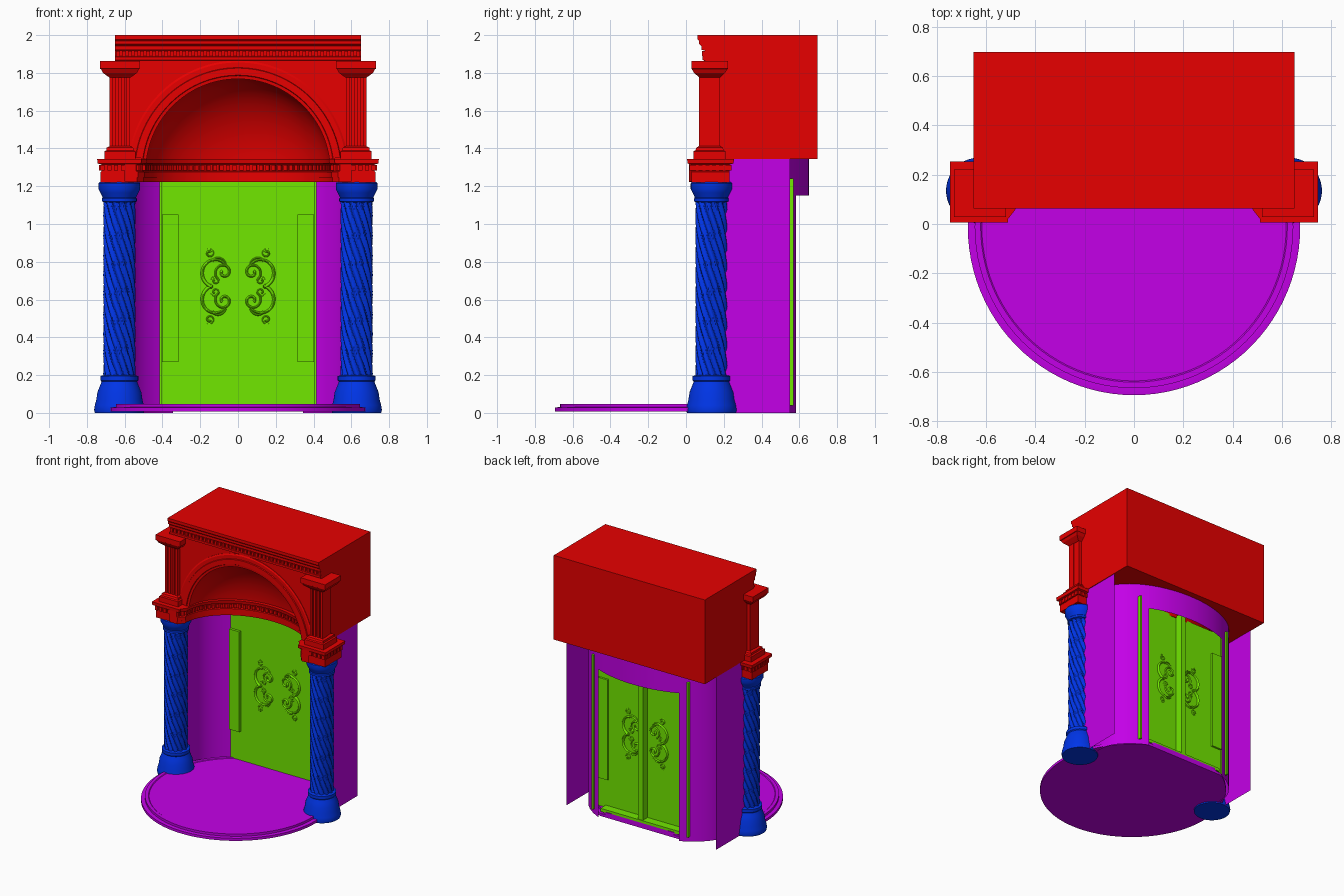
import bpy, bmesh
from math import sin, cos, pi, acos, radians

if "Cube" in bpy.data.objects:
    bpy.data.objects.remove(bpy.data.objects["Cube"], do_unlink=True)


def material(name, rgb):
    m = bpy.data.materials.new(name)
    m.use_nodes = True
    m.diffuse_color = (*rgb, 1)
    m.node_tree.nodes["Principled BSDF"].inputs["Base Color"].default_value = (*rgb, 1)
    return m


RED = material("red stone", (0.8, 0, 0))
BLUE = material("blue column", (0, 0.035, 0.8))
PURPLE = material("purple wall and floor", (0.55, 0, 0.8))
GREEN = material("green door", (0.165, 0.8, 0))


def finish(name, bm, mat, smooth=None):
    bmesh.ops.recalc_face_normals(bm, faces=bm.faces)
    me = bpy.data.meshes.new(name)
    bm.to_mesh(me)
    bm.free()
    me.materials.append(mat)
    ob = bpy.data.objects.new(name, me)
    bpy.context.collection.objects.link(ob)
    if smooth:
        bpy.ops.object.select_all(action='DESELECT')
        ob.select_set(True)
        bpy.context.view_layer.objects.active = ob
        bpy.ops.object.shade_smooth_by_angle(angle=radians(smooth))
    return ob


def loft(name, rings, mat, closed=True, caps=True, smooth=None):
    """Join rows of points with quads, optionally capping both ends."""
    bm = bmesh.new()
    rows = [[bm.verts.new(p) for p in ring] for ring in rings]
    n = len(rows[0])
    for a, b in zip(rows, rows[1:]):
        for i in range(n if closed else n - 1):
            j = (i + 1) % n
            bm.faces.new((a[i], a[j], b[j], b[i]))
    if caps:
        bm.faces.new(rows[0])
        bm.faces.new(rows[-1])
    return finish(name, bm, mat, smooth)


def boxes(name, mat, *bounds):
    """One object made of boxes, each given as x0, x1, y0, y1, z0, z1."""
    bm = bmesh.new()
    for x0, x1, y0, y1, z0, z1 in bounds:
        for v in bmesh.ops.create_cube(bm, size=1)["verts"]:
            v.co = (x1 if v.co.x > 0 else x0, y1 if v.co.y > 0 else y0, z1 if v.co.z > 0 else z0)
    return finish(name, bm, mat)


def square_stack(name, cx, cy, profile, mat):
    """Square moulding from (half width, half depth, height) steps."""
    return loft(name, [[(cx + sx * w, cy + sy * d, z) for sx, sy in
                        ((-1, -1), (1, -1), (1, 1), (-1, 1))] for w, d, z in profile], mat)


def niche(t):
    return 0.58 * cos(t), 0.30 + 0.35 * sin(t)


def band(t, inset):
    return (0.565 - inset) * cos(t), 0.06 + (0.445 - inset) * sin(t)


# Stepped round floor, cut straight behind the door
def disc(r, z, n=96):
    return [(r * cos(2 * pi * i / n), min(-0.012 + 1.012 * r * sin(2 * pi * i / n), 0.57), z)
            for i in range(n)]


loft("floor", [disc(r, z) for r, z in ((0.674, 0.008), (0.674, 0.028), (0.66, 0.03), (0.646, 0.03),
                                       (0.646, 0.048), (0.622, 0.048), (0.617, 0.044))],
     PURPLE, smooth=30)

# Curved niche wall with a door opening, and flat outer side walls
T0 = acos(0.345 / 0.58)
for s, side in ((1, "left"), (-1, "right")):
    path = [(0.645, 0.55), (0.645, 0.2), (0.58, 0.2)] + [niche(T0 * i / 16) for i in range(17)]
    loft(side + "_wall", [[(s * x, y, z) for x, y in path] for z in (0, 1.345)],
         PURPLE, closed=False, caps=False, smooth=40)
lintel = [niche(T0 + (pi - 2 * T0) * i / 24) for i in range(25)]
loft("wall_over_door", [[(x, y, z) for x, y in lintel] for z in (1.15, 1.345)],
     PURPLE, closed=False, caps=False, smooth=40)

# Door leaf with side panels, rear rails and jambs
DOOR_Y = 0.4925
door = [(-0.405, 0.405, 0.485, 0.5, 0.04, 1.24), (-0.02, 0.02, 0.5, 0.56, 0.04, 1.24),
        (-0.34, 0.34, 0.5, 0.565, 0.04, 0.065)]
for s in (1, -1):
    for a, b, *rest in ((0.315, 0.402, 0.465, 0.515, 0.27, 1.05),
                        (0.402, 0.416, 0.5, 0.57, 0.04, 1.24)):
        door.append((*sorted((s * a, s * b)), *rest))
boxes("door", GREEN, *door)


# Scroll ornaments, mirrored into four quarters and standing proud of both door faces
def spiral(cx, cz, r0, r1, a0, a1, w0, w1, n=28):
    pts = []
    for i in range(n + 1):
        f = i / n
        r, a = r0 + (r1 - r0) * f, radians(a0 + (a1 - a0) * f)
        pts.append((cx + r * cos(a), cz + r * sin(a), w0 + (w1 - w0) * f))
    return pts


STROKES = [spiral(0.075, 0.745, 0.01, 0.05, 400, -60, 0.009, 0.006),
           spiral(0.115, 0.745, 0.06, 0.082, 150, -75, 0.006, 0.011),
           spiral(0.15, 0.845, 0.008, 0.025, 500, 60, 0.007, 0.004),
           spiral(0.11, 0.78, 0.05, 0.035, 190, 40, 0.004, 0.008),
           spiral(0.12, 0.7, 0.008, 0.025, 420, 10, 0.006, 0.004)]
for sx in (1, -1):
    for sz in (1, -1):
        curve = bpy.data.curves.new("scroll_ornament", 'CURVE')
        curve.dimensions = '3D'
        curve.bevel_depth = 1
        curve.bevel_resolution = 1
        curve.use_fill_caps = True
        for stroke in STROKES:
            sp = curve.splines.new('POLY')
            sp.points.add(len(stroke) - 1)
            for p, (x, z, w) in zip(sp.points, stroke):
                p.co = (sx * x, 0, 0.67 + sz * (z - 0.67), 1)
                p.radius = w
        curve.materials.append(GREEN)
        ob = bpy.data.objects.new("scroll_ornament", curve)
        ob.location.y = DOOR_Y
        ob.scale.y = 2.4
        bpy.context.collection.objects.link(ob)

# Twisted columns with turned bases and capitals
BASE = ((0.13, 0), (0.134, 0.015), (0.13, 0.04), (0.122, 0.07), (0.116, 0.11), (0.104, 0.14),
        (0.094, 0.165), (0.1, 0.172), (0.1, 0.195), (0.08, 0.2))
CAP = ((0.08, 1.115), (0.092, 1.12), (0.092, 1.135), (0.088, 1.14), (0.1, 1.165),
       (0.11, 1.185), (0.11, 1.215), (0.105, 1.222))
CX, CY = 0.628, 0.135


def ring(cx, z, radius, n=72):
    return [(cx + radius(a) * cos(a), CY + radius(a) * sin(a), z)
            for a in (2 * pi * i / n for i in range(n))]


def lobes(z):
    return lambda a: 0.066 + 0.02 * abs(cos(6 * (a + 1.6 * pi * z)))


for s, side in ((1, "left"), (-1, "right")):
    for part, prof in (("base", BASE), ("capital", CAP)):
        loft(f"{side}_column_{part}", [ring(s * CX, z, lambda a, r=r: r) for r, z in prof],
             BLUE, smooth=35)
    heights = [0.19 + 0.935 * i / 60 for i in range(61)]
    loft(side + "_column_shaft", [ring(s * CX, z, lobes(z)) for z in heights], BLUE, smooth=40)

    # Entablature block above the column
    square_stack(side + "_block", s * CX, 0.13, ((0.1, 0.1, 1.22), (0.1, 0.1, 1.275),
                 (0.095, 0.1, 1.28), (0.095, 0.1, 1.315), (0.115, 0.122, 1.32),
                 (0.118, 0.124, 1.345)), RED)
    teeth = []
    for i in range(6):
        o = -0.1 + i * 0.036
        x, y = s * CX + o, 0.13 + o
        teeth += [(x, x + 0.022, 0.018, 0.24, 1.282, 1.312),
                  (s * CX - 0.108, s * CX + 0.108, y, y + 0.022, 1.282, 1.312)]
    boxes(side + "_block_dentils", RED, *teeth)

    # Fluted pilaster standing on the block
    px, py = s * 0.625, 0.125
    square_stack(side + "_pilaster_base", px, py, ((0.082, 0.085, 1.34), (0.082, 0.085, 1.385),
                 (0.072, 0.075, 1.39), (0.07, 0.07, 1.405), (0.055, 0.057, 1.412)), RED)
    square_stack(side + "_pilaster_capital", px, py, ((0.055, 0.055, 1.775), (0.07, 0.065, 1.785),
                 (0.09, 0.082, 1.8), (0.1, 0.094, 1.82), (0.105, 0.097, 1.822),
                 (0.105, 0.097, 1.862)), RED)
    shaft = [(px - 0.05, px + 0.05, py - 0.045, py + 0.055, 1.4, 1.79)]
    for k in (-0.045, -0.015, 0.015, 0.045):
        shaft.append((px + k - 0.009, px + k + 0.009, py - 0.055, py, 1.4, 1.79))
    boxes(side + "_pilaster_shaft", RED, *shaft)

# Curved entablature spanning between the blocks in front of the door
SECTION = ((0.0, 1.225), (0.065, 1.222), (0.065, 1.245), (0.07, 1.247), (0.07, 1.275),
           (0.06, 1.28), (0.06, 1.315), (0.08, 1.32), (0.085, 1.345), (0.0, 1.345))
rows = [[(*band(pi * i / 48, o), z) for o, z in SECTION] for i in range(49)]
ends = [[(x + s * 0.035, 0.015, z) for x, y, z in row] for s, row in ((1, rows[0]), (-1, rows[-1]))]
loft("curved_entablature", [ends[0], *rows, ends[1]], RED, smooth=25)
bm = bmesh.new()
for i in range(44):
    a, b = pi * (i + 0.2) / 44, pi * (i + 0.8) / 44
    quad = [band(a, 0.055), band(b, 0.055), band(b, 0.076), band(a, 0.076)]
    lo, hi = [[bm.verts.new((x, y, z)) for x, y in quad] for z in (1.284, 1.312)]
    bm.faces.new(lo)
    bm.faces.new(hi)
    for k in range(4):
        bm.faces.new((lo[k], lo[k - 1], hi[k - 1], hi[k]))
finish("curved_entablature_dentils", bm, RED)

# Upper block with a half dome scooped out of its front
AZ, WALL = 1.28, 0.10
upper = boxes("upper_block", RED, (-0.65, 0.65, WALL, 0.697, 1.345, 2.0))
bm = bmesh.new()
bmesh.ops.create_uvsphere(bm, u_segments=64, v_segments=32, radius=1)
for v in bm.verts:
    v.co = (v.co.x * 0.49, WALL + v.co.y * 0.35, AZ + v.co.z * 0.49)
cutter = finish("dome_cutter", bm, RED)
cutter.hide_render = True
mod = upper.modifiers.new("dome", 'BOOLEAN')
mod.object, mod.operation, mod.solver = cutter, 'DIFFERENCE', 'EXACT'
bpy.ops.object.select_all(action='DESELECT')
upper.select_set(True)
bpy.context.view_layer.objects.active = upper
bpy.ops.object.modifier_apply(modifier="dome")
bpy.data.objects.remove(cutter, do_unlink=True)
bpy.ops.object.shade_smooth_by_angle(angle=radians(30))

# Stepped arch moulding
ARCH = ((0.488, 0.11), (0.488, 0.09), (0.505, 0.088), (0.508, 0.083), (0.545, 0.083),
        (0.548, 0.09), (0.575, 0.09), (0.585, 0.096), (0.585, 0.11))
START = 0.132
loft("arch_moulding", [[(r * cos(t), y, AZ + r * sin(t)) for r, y in ARCH]
                       for t in (START + (pi - 2 * START) * i / 48 for i in range(49))],
     RED, smooth=25)

# Top cornice with dentils
CORNICE = ((0.11, 1.862), (0.088, 1.868), (0.088, 1.885), (0.1, 1.89), (0.1, 1.918), (0.082, 1.922),
           (0.082, 1.942), (0.07, 1.952), (0.07, 1.97), (0.062, 1.978), (0.062, 2.0), (0.11, 2.0))
loft("cornice", [[(x, y, z) for y, z in CORNICE] for x in (-0.65, 0.65)], RED)
boxes("cornice_dentils", RED, *[(x, x + 0.02, 0.086, 0.105, 1.888, 1.916)
                                for x in (-0.645 + 0.0318 * i for i in range(41))])
